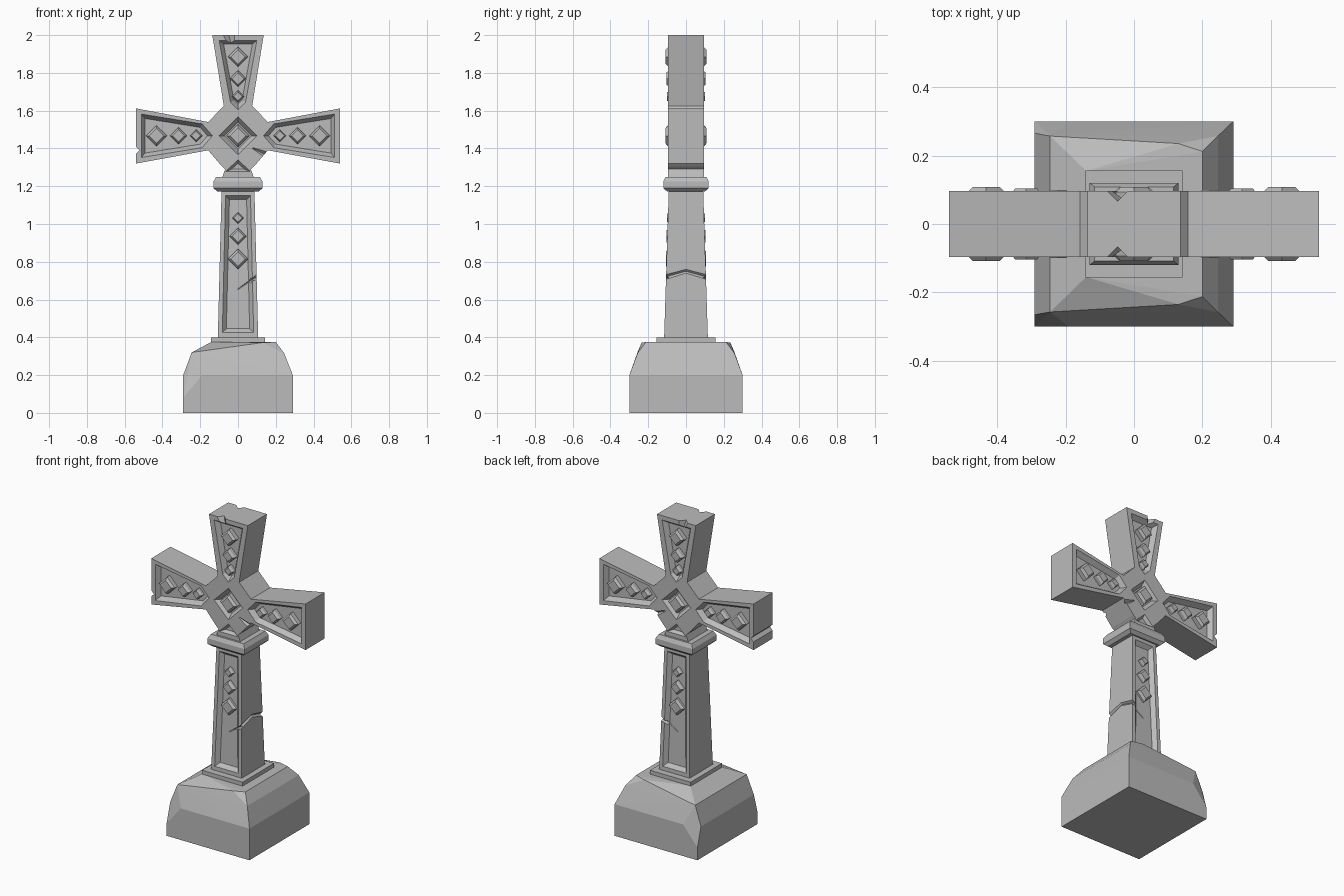
import bpy
import bmesh
from mathutils import Vector

if "Cube" in bpy.data.objects:
    bpy.data.objects.remove(bpy.data.objects["Cube"], do_unlink=True)

stone = bpy.data.materials.new("grey stone")
stone.use_nodes = True
stone.diffuse_color = (0.5, 0.5, 0.5, 1)
stone.node_tree.nodes["Principled BSDF"].inputs["Base Color"].default_value = stone.diffuse_color

FACE = 0.096     # half thickness of the cross
HUB = 1.467      # height of the cross centre


def make_object(name, bm):
    bmesh.ops.recalc_face_normals(bm, faces=bm.faces[:])
    mesh = bpy.data.meshes.new(name)
    bm.to_mesh(mesh)
    bm.free()
    mesh.materials.append(stone)
    obj = bpy.data.objects.new(name, mesh)
    bpy.context.collection.objects.link(obj)
    return obj


def hull(name, points):
    """Convex solid around the points, with flat areas merged."""
    bm = bmesh.new()
    for p in points:
        bm.verts.new(p)
    result = bmesh.ops.convex_hull(bm, input=bm.verts[:])
    loose = [v for v in bm.verts if not v.link_faces]
    bmesh.ops.delete(bm, geom=loose, context='VERTS')
    bmesh.ops.dissolve_limit(bm, angle_limit=0.01, verts=bm.verts[:], edges=bm.edges[:])
    return make_object(name, bm)


def stack(name, levels):
    """Rectangular sections (half x, half y, z) joined from bottom to top."""
    return hull(name, [(sx * x, sy * y, z) for x, y, z in levels
                       for sx in (-1, 1) for sy in (-1, 1)])


def cut(target, cutter):
    """Subtract the cutter, then discard it."""
    cutter.hide_render = True
    mod = target.modifiers.new("cut", 'BOOLEAN')
    mod.operation = 'DIFFERENCE'
    mod.solver = 'EXACT'
    mod.object = cutter
    graph = bpy.context.evaluated_depsgraph_get()
    carved = bpy.data.meshes.new_from_object(target.evaluated_get(graph))
    target.modifiers.clear()
    target.data = carved
    bpy.data.objects.remove(cutter, do_unlink=True)


def offset(outline, d):
    """Move each edge of a convex outline inward by d."""
    pts = [Vector(p) for p in outline]
    centre = sum(pts, Vector((0, 0))) / len(pts)
    normals = []
    for i, p in enumerate(pts):
        edge = pts[(i + 1) % len(pts)] - p
        n = Vector((-edge.y, edge.x)).normalized()
        normals.append(n if n.dot(centre - p) > 0 else -n)
    return [p + (normals[i - 1] + normals[i]) * d / (1 + normals[i - 1].dot(normals[i]))
            for i, p in enumerate(pts)]


def panel(target, outline, inset=0.02, depth=0.03, surface=lambda z: FACE):
    """Sunken panel with sloping walls on the front and the back."""
    for side in (-1, 1):
        points = []
        for ratio in (-0.4, 1):
            for x, z in offset(outline, inset * ratio):
                points.append((x, side * (surface(z) - depth * ratio), z))
        cut(target, hull("panel_cutter", points))


def boss(name, x, z, r, bottom, top):
    """Raised diamond stud with bevelled sides on the front and the back."""
    for side, label in ((-1, "front"), (1, "back")):
        hull(f"{name}_{label}", [
            (x + dx * s, side * y, z + dz * s)
            for s, y in ((r, bottom), (r, top - 0.015), (r * 0.72, top))
            for dx, dz in ((1, 0), (-1, 0), (0, 1), (0, -1))])


def crack(target, path):
    """Groove along (x, y, z, radius) points."""
    axes = [Vector(a) * s for a in ((1, 0, 0), (0, 1, 0), (0, 0, 1)) for s in (-1, 1)]
    for a, b in zip(path, path[1:]):
        cut(target, hull("crack_cutter", [Vector(p[:3]) + v * p[3]
                                          for p in (a, b) for v in axes]))


# Rough foot stone with chipped left corners
foot = []
for s in (-1, 1):
    foot += [(-0.29, s * 0.3, 0), (0.29, s * 0.3, 0), (0.29, s * 0.3, 0.2),
             (-0.29, s * 0.3, 0.08), (-0.19, s * 0.3, 0.2), (-0.29, s * 0.265, 0.2),
             (-0.245, s * 0.257, 0.32), (0.245, s * 0.257, 0.315),
             (0.2, s * 0.212, 0.375), (0.13, s * 0.235, 0.372), (-0.14, s * 0.155, 0.376)]
hull("foot_stone", foot)
stack("plinth", [(0.142, 0.157, 0.34), (0.142, 0.157, 0.4)])

# Tapered shaft with long panels
LOW, HIGH = 0.39, 1.18
shaft = stack("shaft", [(0.107, 0.116, LOW), (0.087, 0.091, HIGH)])


def shaft_face(z):
    return 0.116 - 0.025 * (z - LOW) / (HIGH - LOW)


panel(shaft, [(-0.083, 0.425), (0.083, 0.425), (0.066, 1.15), (-0.066, 1.15)],
      inset=0.021, depth=0.024, surface=shaft_face)
side_crack = [(0, 0.085, 0.655, 0.004), (0.05, 0.09, 0.69, 0.012),
              (0.1, 0.107, 0.72, 0.014), (0.102, 0, 0.75, 0.014)]
for s in (-1, 1):
    crack(shaft, [(x, s * y, z, r) for x, y, z, r in side_crack])
for i, (z, r) in enumerate(((0.815, 0.054), (0.935, 0.044), (1.032, 0.031))):
    face = shaft_face(z)
    boss(f"shaft_stud_{i}", 0, z, r, face - 0.035, face + 0.004)

# Collar
stack("collar", [(0.11, 0.1, 1.172), (0.13, 0.12, 1.19),
                 (0.13, 0.12, 1.225), (0.115, 0.108, 1.25)])

# Cross body: neck, hub and three flared arms as one slab
half = [(0.088, 1.235), (0.068, 1.29), (0.085, 1.305), (0.158, 1.39),
        (0.54, 1.32), (0.54, 1.612), (0.158, 1.54), (0.075, 1.625), (0.136, 2.0)]
outline = half + [(-x, z) for x, z in reversed(half)]
bm = bmesh.new()
front = bm.faces.new([bm.verts.new((x, -FACE, z)) for x, z in outline])
slab = bmesh.ops.extrude_face_region(bm, geom=[front], use_keep_orig=True)
bmesh.ops.translate(bm, vec=(0, 2 * FACE, 0),
                    verts=[g for g in slab["geom"] if isinstance(g, bmesh.types.BMVert)])
cross = make_object("cross_body", bm)

# Panels of the arms, top, hub and neck
for s in (-1, 1):
    panel(cross, [(s * x, z) for x, z in ((0.135, HUB), (0.19, 1.53), (0.512, 1.582),
                                          (0.512, 1.352), (0.19, 1.404))])
panel(cross, [(0, 1.605), (0.04, 1.645), (0.1, 1.972), (-0.1, 1.972), (-0.04, 1.645)])
r = 0.1
panel(cross, [(r, HUB), (0, HUB + r), (-r, HUB), (0, HUB - r)])
panel(cross, [(-0.066, 1.277), (0.066, 1.277), (0, 1.34)], inset=0.013, depth=0.02)

# Diamond studs, growing outward
FLOOR = 0.06
boss("hub_stud", 0, HUB, 0.06, FLOOR, 0.107)
for i, (d, r, top) in enumerate(((0.222, 0.033, 0.1), (0.315, 0.044, 0.104), (0.432, 0.055, 0.108))):
    boss(f"left_arm_stud_{i}", d, HUB, r, FLOOR, top)
    boss(f"right_arm_stud_{i}", -d, HUB, r, FLOOR, top)
for i, (z, r, top) in enumerate(((1.675, 0.032, 0.1), (1.77, 0.044, 0.104), (1.885, 0.053, 0.108))):
    boss(f"top_stud_{i}", 0, z, r, FLOOR, top)

# Weathering: broken top edge, chipped arm end and chipped hub
for s in (-1, 1):
    crack(cross, [(-0.05, s * 0.1, 2.005, 0.035), (-0.035, s * 0.095, 1.95, 0.016),
                  (-0.01, s * 0.07, 1.87, 0.004)])
    crack(cross, [(0.15, s * 0.1, 1.365, 0.022), (0.08, s * 0.1, 1.4, 0.008)])
crack(cross, [(-0.543, -0.12, 1.39, 0.022), (-0.543, 0.12, 1.39, 0.022)])
